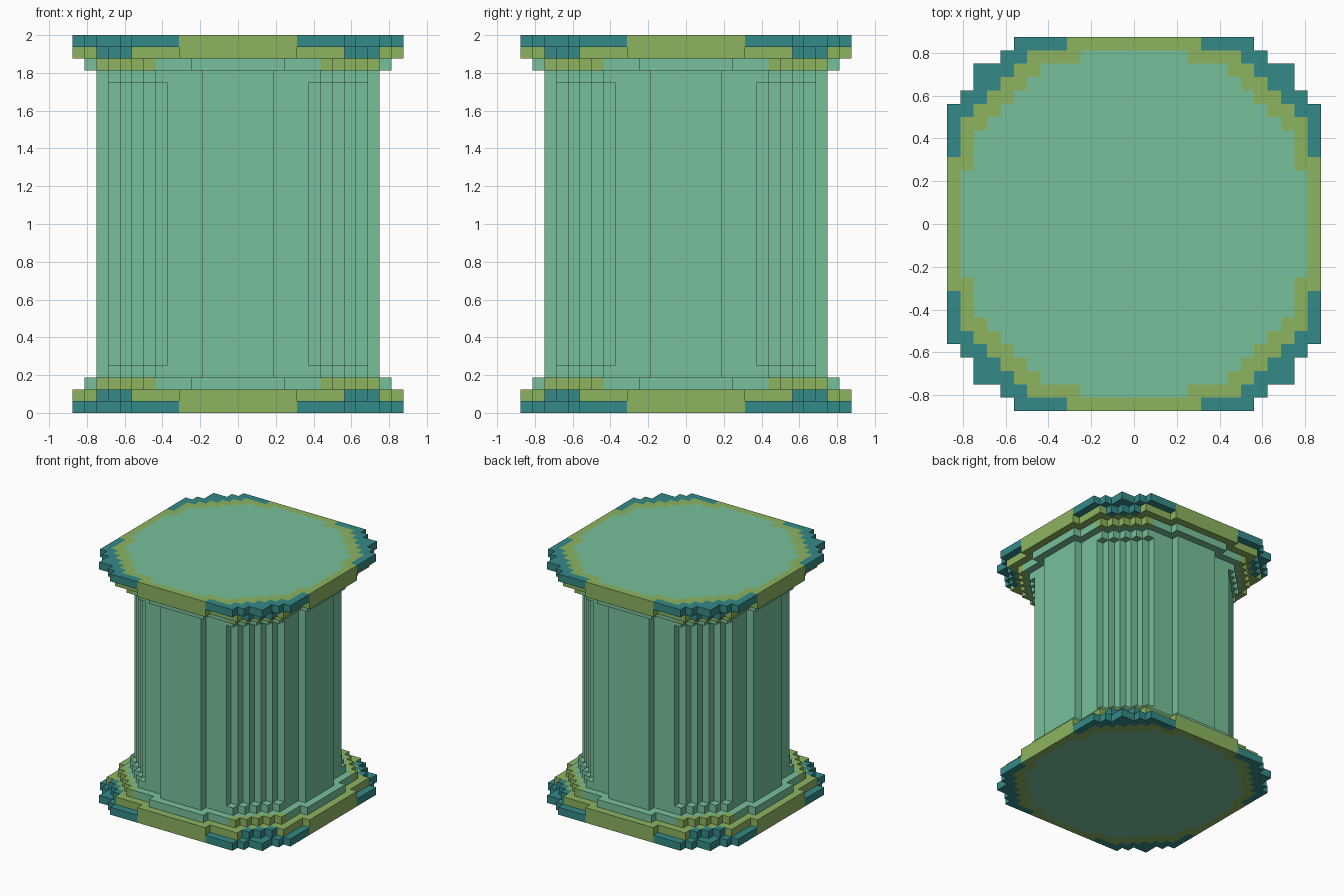
import bpy
import bmesh
from mathutils import Vector

UNIT = 1 / 16      # side of one block
HALF = 14          # half width in blocks
HEIGHT = 32        # height in blocks

cube = bpy.data.objects.get("Cube")
if cube:
    bpy.data.objects.remove(cube, do_unlink=True)


def make_material(name, rgb):
    mat = bpy.data.materials.new(name)
    mat.use_nodes = True
    mat.diffuse_color = (*rgb, 1)
    mat.node_tree.nodes["Principled BSDF"].inputs["Base Color"].default_value = (*rgb, 1)
    return mat


MATERIALS = [
    make_material("light jade", (0.184, 0.527, 0.328)),
    make_material("moss green", (0.262, 0.456, 0.117)),
    make_material("deep teal", (0.034, 0.254, 0.246)),
]

# Stepped outlines: corners of one eighth, mirrored over the diagonal and both axes
CAP = [(9, 14), (10, 13), (12, 12)]
RIM = [(5, 14), (9, 13), (10, 12), (11, 11)]
NECK = [(4, 13), (8, 12), (9, 11), (10, 10)]
COLLAR = [(3, 12), (7, 11), (8, 10), (9, 9)]
SHAFT = [(3, 12), (6, 11), (7, 10), (8, 9)]

# Colour boundaries: jade inside the first, moss inside the second, teal beyond
JADE = [(4, 13), (7, 12), (8, 11), (9, 10)]
MOSS = [(5, 14), (8, 13), (9, 12), (10, 11)]
RIM_MOSS = [(5, 14), (9, 13), (9, 12), (10, 11)]


def inside(x, y, outline):
    """True if a point, in blocks, lies within a stepped outline."""
    x, y = abs(x), abs(y)
    return any((x < a and y < b) or (x < b and y < a) for a, b in outline)


def layer(name, bottom, top, outline, moss=MOSS):
    """Stepped slab between two heights, coloured block by block."""
    bm = bmesh.new()
    cells = range(-HALF, HALF)
    for i in cells:
        for j in cells:
            if inside(i + 0.5, j + 0.5, outline):
                corners = ((i, j), (i + 1, j), (i + 1, j + 1), (i, j + 1))
                bm.faces.new([bm.verts.new((x, y, bottom)) for x, y in corners])
    bmesh.ops.remove_doubles(bm, verts=bm.verts, dist=0.01)
    raised = bmesh.ops.extrude_face_region(bm, geom=bm.faces[:], use_keep_orig=True)["geom"]
    bmesh.ops.translate(bm, vec=(0, 0, top - bottom),
                        verts=[v for v in raised if isinstance(v, bmesh.types.BMVert)])
    bmesh.ops.recalc_face_normals(bm, faces=bm.faces)

    # Colour each face after the block just behind it
    for face in bm.faces:
        p = face.calc_center_median() - face.normal * 0.5
        face.material_index = 0 if inside(p.x, p.y, JADE) else 1 if inside(p.x, p.y, moss) else 2
    bmesh.ops.dissolve_limit(bm, angle_limit=0.01, verts=bm.verts, edges=bm.edges,
                             delimit={'MATERIAL'})
    bmesh.ops.scale(bm, vec=Vector((UNIT, UNIT, UNIT)), verts=bm.verts)

    mesh = bpy.data.meshes.new(name)
    bm.to_mesh(mesh)
    bm.free()
    for mat in MATERIALS:
        mesh.materials.append(mat)
    bpy.context.collection.objects.link(bpy.data.objects.new(name, mesh))


# Fluted shaft
layer("shaft", 4, HEIGHT - 4, SHAFT)

# Matching stepped mouldings at the foot and the head
for name, z, outline, moss in (("slab", 0, CAP, MOSS), ("rim", 1, RIM, RIM_MOSS),
                               ("neck", 2, NECK, MOSS), ("collar", 3, COLLAR, MOSS)):
    layer("base_" + name, z, z + 1, outline, moss)
    layer("top_" + name, HEIGHT - z - 1, HEIGHT - z, outline, moss)
